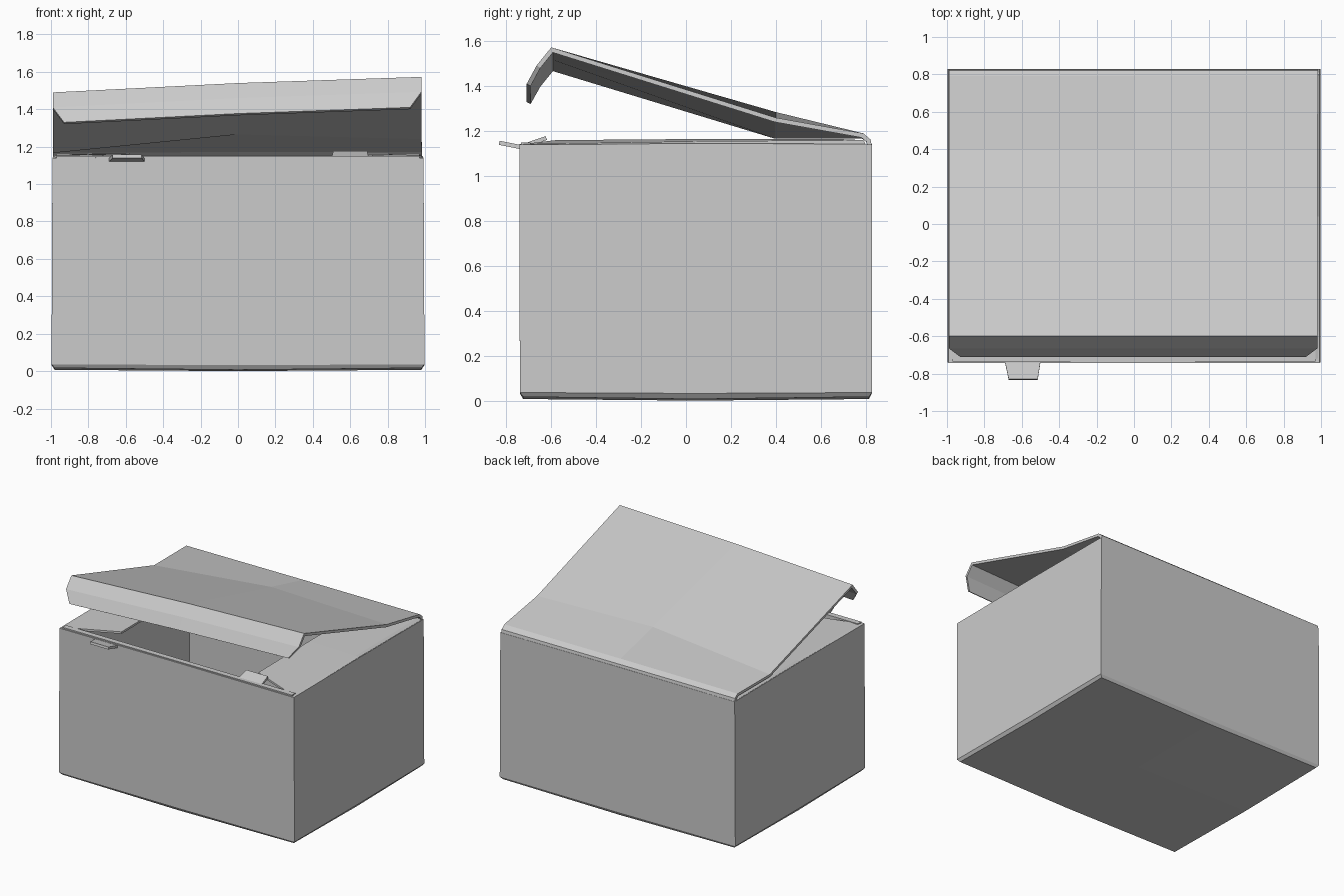
import bpy, bmesh

if "Cube" in bpy.data.objects:
    bpy.data.objects.remove(bpy.data.objects["Cube"])

CARD = 0.02  # cardboard thickness


def sheet(name, rows, flip=False, thick=CARD, closed=False):
    """Skin rows of points into a cardboard sheet, thickened away from its outer face."""
    bm = bmesh.new()
    grid = [[bm.verts.new(p) for p in row] for row in rows]
    n = len(rows[0])
    for a, b in zip(grid, grid[1:]):
        for i in range(n if closed else n - 1):
            j = (i + 1) % n
            f = [a[i], b[i], b[j], a[j]]
            bm.faces.new(f[::-1] if flip else f)
    if closed:  # floor, fanned to a slightly sagging centre
        mid = bm.verts.new((0, 0.04, 0.0))
        for i in range(n):
            bm.faces.new([grid[0][(i + 1) % n], grid[0][i], mid])
    me = bpy.data.meshes.new(name)
    bm.to_mesh(me)
    bm.free()
    ob = bpy.data.objects.new(name, me)
    bpy.context.collection.objects.link(ob)
    m = ob.modifiers.new("card", "SOLIDIFY")
    m.thickness = thick
    m.offset = -1
    m.use_even_offset = True
    return ob


# Box body: open tray with a small chamfer round the floor
def ring(hx, y0, y1, z, dz):
    ym = 0.04
    return [(-hx, y0, z), (0, y0, z - dz), (hx, y0, z), (hx, ym, z - dz),
            (hx, y1, z), (0, y1, z - dz), (-hx, y1, z), (-hx, ym, z - dz)]


sheet("box_body", [ring(0.98, -0.725, 0.815, 0.017, 0.01),
                   ring(0.997, -0.74, 0.828, 0.036, 0.004),
                   ring(0.992, -0.742, 0.828, 1.14, -0.003)], flip=True, closed=True)

# Lid: hinge curl, twisted panel, tapered front lip
lid_rows = [
    (0.828, (1.13, 1.13, 1.13), -0.99, 0.985),
    (0.822, (1.163, 1.163, 1.163), -0.99, 0.985),
    (0.79, (1.187, 1.19, 1.19), -0.99, 0.985),
    (0.40, (1.186, 1.285, 1.26), -0.99, 0.98),
    (-0.60, (1.49, 1.54, 1.573), -0.99, 0.98),
    (-0.665, (1.41, 1.46, 1.493), -0.99, 0.98),
    (-0.71, (1.33, 1.377, 1.41), -0.93, 0.92),
]
sheet("lid", [[(x, y, z) for x, z in zip((x0, 0, x1), zs)] for y, zs, x0, x1 in lid_rows])

# Side dust flaps folded in under the lid
for side, s in (("left", -1), ("right", 1)):
    sheet(f"{side}_dust_flap", [
        [(s * 0.99, 0.80, 1.143), (s * 0.97, 0.79, 1.16), (s * 0.58, 0.68, 1.165)],
        [(s * 0.99, 0.04, 1.146), (s * 0.97, 0.04, 1.155), (s * 0.58, 0.04, 1.165)],
        [(s * 0.99, -0.73, 1.138), (s * 0.97, -0.72, 1.143), (s * 0.58, -0.58, 1.16)],
    ], flip=s > 0, thick=0.015)

# Front wall liner, the double wall folded down inside
sheet("front_liner", [[(x, -0.735, 1.138), (x, -0.705, 1.138), (x, -0.70, 0.04)]
                      for x in (-0.97, 0, 0.97)], flip=True, thick=0.012)

# Locking tabs on the front rim: left one bent out, right one bent in
sheet("left_tab", [[(-0.69, -0.735, 1.138), (-0.5, -0.735, 1.138)],
                   [(-0.67, -0.83, 1.157), (-0.515, -0.83, 1.157)]], thick=0.018)
sheet("right_tab", [[(0.5, -0.735, 1.14), (0.7, -0.735, 1.14)],
                    [(0.51, -0.625, 1.178), (0.69, -0.625, 1.178)]], flip=True, thick=0.018)
